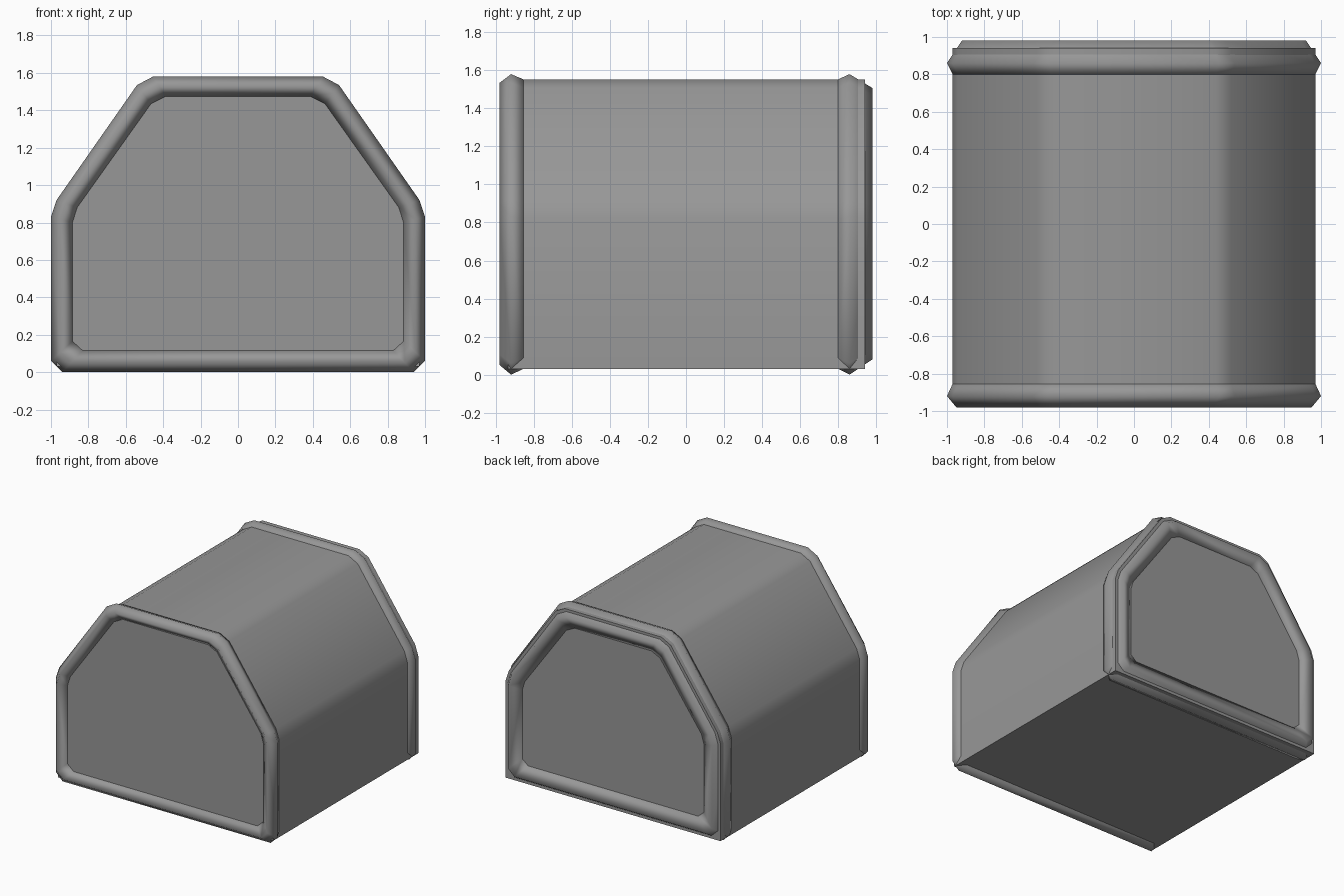
import bpy
import bmesh
import math

cube = bpy.data.objects.get("Cube")
if cube:
    bpy.data.objects.remove(cube, do_unlink=True)

# Single grey material
grey = bpy.data.materials.new("plain grey")
grey.use_nodes = True
colour = (0.31, 0.31, 0.31, 1)
grey.diffuse_color = colour
grey.node_tree.nodes["Principled BSDF"].inputs["Base Color"].default_value = colour

# Right halves of the outer and inner frame outlines, from bottom to top
OUTER = [(0.94, 0), (1, 0.06), (1, 0.83), (0.97, 0.92), (0.54, 1.535), (0.455, 1.58)]
INNER = [(0.83, 0.115), (0.885, 0.165), (0.885, 0.80), (0.86, 0.88), (0.465, 1.435), (0.385, 1.475)]
WIDTH = 0.115


def mirrored(half):
    return half + [(-x, z) for x, z in reversed(half)]


def outline(inset):
    """Frame outline moved inward by the given distance."""
    t = inset / WIDTH
    return mirrored([(a + (c - a) * t, b + (d - b) * t)
                     for (a, b), (c, d) in zip(OUTER, INNER)])


def loft(name, rings, smooth_angle, closed=False, caps=False):
    """Skin a list of (y, outline) rings."""
    bm = bmesh.new()
    loops = [[bm.verts.new((x, y, z)) for x, z in pts] for y, pts in rings]
    pairs = list(zip(loops, loops[1:]))
    if closed:
        pairs.append((loops[-1], loops[0]))
    for a, b in pairs:
        n = len(a)
        for i in range(n):
            j = (i + 1) % n
            bm.faces.new((a[i], a[j], b[j], b[i]))
    if caps:
        bm.faces.new(loops[0])
        bm.faces.new(loops[-1])
    bmesh.ops.recalc_face_normals(bm, faces=bm.faces)
    mesh = bpy.data.meshes.new(name)
    bm.to_mesh(mesh)
    bm.free()
    obj = bpy.data.objects.new(name, mesh)
    bpy.context.collection.objects.link(obj)
    mesh.materials.append(grey)
    bpy.ops.object.select_all(action="DESELECT")
    obj.select_set(True)
    bpy.context.view_layer.objects.active = obj
    bpy.ops.object.shade_smooth_by_angle(angle=math.radians(smooth_angle))


# Long body with square bottom corners; its end caps are the recessed panels
upper = outline(0.03)[2:6]
body_outline = mirrored([(0.97, 0.03)] + upper)
loft("body", [(-0.935, body_outline), (0.94, body_outline)], 50, caps=True)

# Rounded frames around each end: (y, inset) cross-sections
front_section = [(-0.855, 0.03), (-0.92, 0), (-0.98, 0.05), (-0.935, 0.115), (-0.86, 0.08)]
back_section = [(0.80, 0.03), (0.86, 0), (0.98, 0.08), (0.94, 0.18), (0.80, 0.10)]
for name, section in (("front_frame", front_section), ("back_frame", back_section)):
    loft(name, [(y, outline(inset)) for y, inset in section], 150, closed=True)
